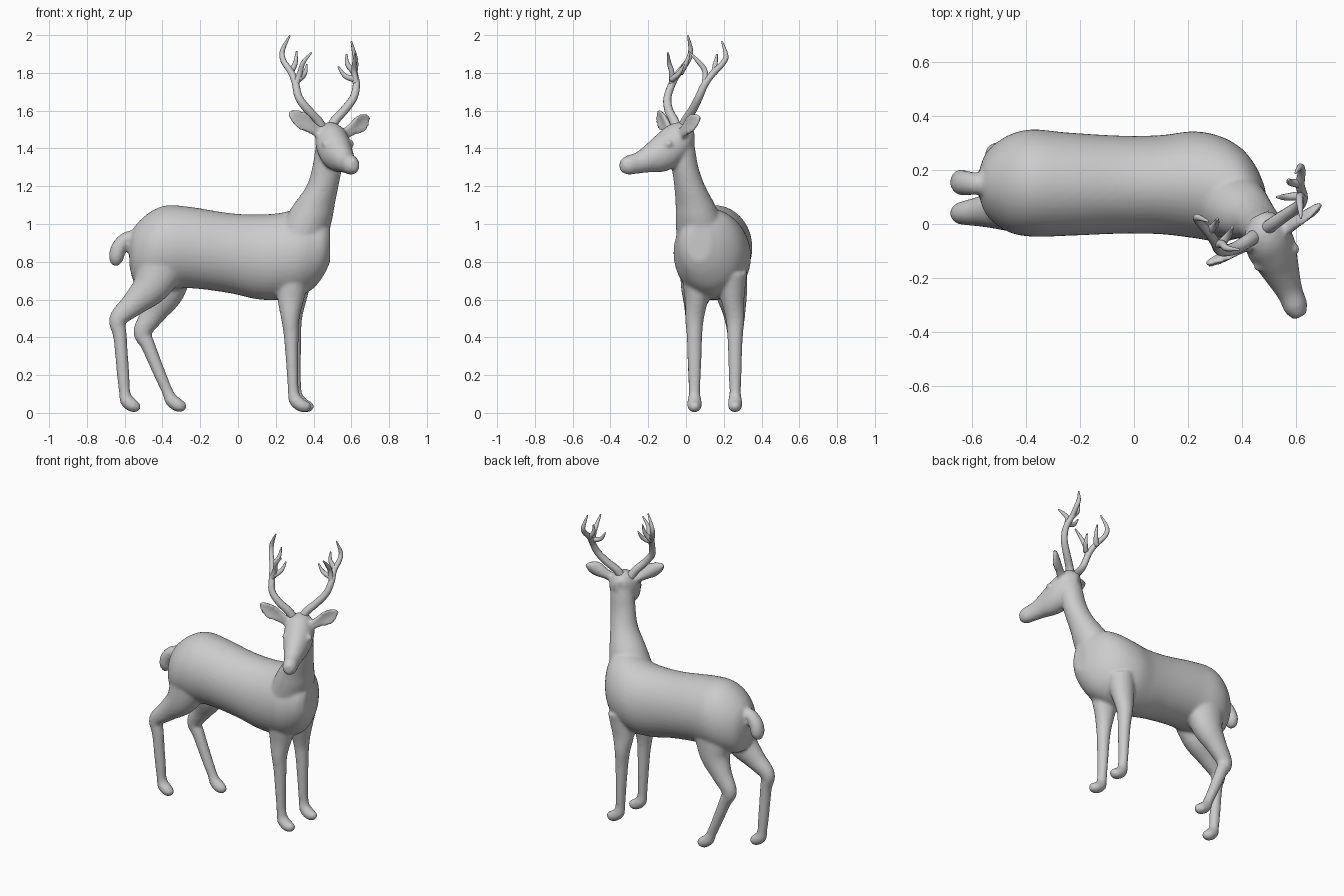
import bpy, bmesh, math
from mathutils import Vector

X, Y, Z = Vector((1, 0, 0)), Vector((0, 1, 0)), Vector((0, 0, 1))
SIDE = Vector((0.9, 0.43, 0)).normalized()    # sideways axis of the turned head
FACE = Vector((0.43, -0.9, 0)).normalized()   # direction the head looks


def spline(secs, sub):
    """Catmull-Rom interpolation of section tuples."""
    P = [secs[0]] + list(secs) + [secs[-1]]
    out = []
    for i in range(1, len(P) - 2):
        for k in range(sub):
            t = k / sub
            out.append([0.5 * (2*b + (c - a)*t + (2*a - 5*b + 4*c - d)*t*t + (3*b - a - 3*c + d)*t**3)
                        for a, b, c, d in zip(P[i-1], P[i], P[i+1], P[i+2])])
    return out + [list(secs[-1])]


def loft(bm, secs, u, v=None, n=24, sub=5, cup=0.0):
    """Skin elliptical sections (x, y, z, a, b); v=None sweeps along the path."""
    S = spline(secs, sub)
    C = [Vector(s[:3]) for s in S]
    rings = []
    for i, s in enumerate(S):
        if v is None:
            t = (C[min(i + 1, len(C) - 1)] - C[max(i - 1, 0)]).normalized()
            U = (u - t * u.dot(t)).normalized()
            V = t.cross(U)
        else:
            U, V = u, v
        ring = []
        for k in range(n):
            q = 2 * math.pi * k / n
            w = s[4] * math.sin(q) + cup * s[3] * math.cos(q) ** 2
            ring.append(bm.verts.new(C[i] + U * s[3] * math.cos(q) + V * w))
        rings.append(ring)
    for r0, r1 in zip(rings, rings[1:]):
        for k in range(n):
            bm.faces.new((r0[k], r0[(k+1) % n], r1[(k+1) % n], r1[k]))
    bm.faces.new(rings[0][::-1])
    bm.faces.new(rings[-1])


def finish(bm, name):
    bmesh.ops.recalc_face_normals(bm, faces=bm.faces)
    for f in bm.faces:
        f.smooth = True
    me = bpy.data.meshes.new(name)
    bm.to_mesh(me)
    bm.free()
    ob = bpy.data.objects.new(name, me)
    bpy.context.collection.objects.link(ob)
    return ob


body = bmesh.new()

# torso: x, centre y, bottom z, top z, half width
torso = [(-.575, .15, .78, .92, .05), (-.545, .15, .68, .99, .12), (-.47, .15, .65, 1.06, .178),
         (-.38, .152, .65, 1.098, .199), (-.25, .148, .66, 1.09, .192), (-.05, .146, .635, 1.058, .182),
         (.1, .146, .602, 1.05, .184), (.22, .146, .598, 1.058, .198), (.32, .13, .615, 1.08, .196),
         (.40, .115, .66, 1.08, .165), (.455, .09, .73, 1.05, .12), (.488, .07, .80, 1.0, .06)]
loft(body, [(x, y, (a + b) / 2, w, (b - a) / 2) for x, y, a, b, w in torso], Y, Z, n=40)

# neck
loft(body, [(.33, .09, .92, .14, .14), (.375, .065, 1.03, .125, .12), (.402, .05, 1.1, .11, .105),
            (.447, .02, 1.2, .085, .082), (.472, -.005, 1.3, .079, .071), (.485, -.02, 1.4, .076, .068),
            (.485, -.03, 1.48, .065, .06)], X, Y, n=32)

# head
loft(body, [(.465, .035, 1.455, .035, .045), (.482, -.015, 1.445, .082, .093), (.507, -.08, 1.41, .092, .118),
            (.533, -.14, 1.378, .08, .104), (.557, -.20, 1.35, .063, .077), (.582, -.26, 1.323, .048, .057),
            (.602, -.31, 1.312, .045, .051), (.617, -.345, 1.31, .025, .03)], SIDE, Z, n=32)

# eyes
for s in (-1, 1):
    c = Vector((.53, -.125, 1.425)) + SIDE * s * .074
    loft(body, [(*(c + FACE * t), r, r) for t, r in ((-.022, .004), (-.012, .016), (.0, .02), (.012, .016), (.022, .004))],
         SIDE, Z, n=12, sub=2)

# ears
for cup, base, tip in ((-.45, (.43, -.07, 1.48), (.268, -.148, 1.592)), (.45, (.56, -.02, 1.475), (.693, .075, 1.57))):
    b, t = Vector(base), Vector(tip)
    loft(body, [(*b.lerp(t, k), w, h) for k, w, h in
                ((0, .028, .024), (.3, .036, .022), (.55, .049, .018), (.78, .042, .015), (.94, .022, .012), (1, .008, .008))],
         Z, n=20, cup=cup)

# front legs
for dx, y, top in ((-.006, .045, .065), (.008, .26, .235)):
    loft(body, [(.30 + dx, top, .74, .09, .09), (.285 + dx, (top + y) / 2, .6, .062, .07), (.283 + dx, y, .5, .05, .049),
                (.288 + dx, y, .4, .041, .039), (.295 + dx, y, .2, .034, .03), (.30 + dx, y, .11, .03, .03),
                (.312 + dx, y, .065, .037, .036), (.348 + dx, y, .037, .038, .034), (.38 + dx, y, .033, .026, .025),
                (.393 + dx, y, .031, .01, .01)], Y)

# hind legs
loft(body, [(-.40, .07, .80, .10, .14), (-.46, .06, .67, .088, .10), (-.555, .048, .575, .06, .066),
            (-.635, .04, .495, .043, .048), (-.624, .04, .4, .036, .036), (-.608, .043, .2, .032, .033),
            (-.60, .045, .11, .03, .03), (-.588, .045, .065, .036, .037), (-.555, .045, .038, .038, .035),
            (-.53, .045, .032, .026, .026), (-.515, .045, .03, .01, .01)], Y)
loft(body, [(-.37, .225, .77, .10, .14), (-.385, .24, .64, .085, .10), (-.445, .255, .53, .06, .066),
            (-.505, .26, .43, .043, .049), (-.475, .26, .355, .037, .038), (-.42, .26, .22, .033, .033),
            (-.372, .26, .11, .03, .03), (-.352, .26, .068, .036, .036), (-.315, .26, .04, .038, .035),
            (-.287, .26, .034, .026, .026), (-.272, .26, .032, .01, .01)], Y)

# tail
loft(body, [(-.52, .15, .93, .04, .04), (-.59, .15, .92, .042, .038), (-.632, .153, .87, .047, .042),
            (-.645, .157, .815, .044, .038), (-.65, .16, .78, .02, .018)], Y)

# fuse the parts into one smooth skin
deer = finish(body, "deer_body")
rm = deer.modifiers.new("fuse", 'REMESH')
rm.mode, rm.voxel_size, rm.use_smooth_shade = 'VOXEL', 0.01, True
sm = deer.modifiers.new("soften", 'SMOOTH')
sm.factor, sm.iterations = 0.5, 6

# antlers: a main beam and three tines each
antlers = {
    "left_antler": [
        [(.45, -.045, 1.50), (.42, -.065, 1.55), (.37, -.092, 1.605), (.322, -.098, 1.67), (.303, -.07, 1.75),
         (.28, -.035, 1.805), (.24, .01, 1.865), (.236, .025, 1.92), (.275, .01, 1.998)],
        [(.305, -.075, 1.735), (.328, -.075, 1.80), (.345, -.09, 1.855), (.39, -.095, 1.908)],
        [(.32, -.077, 1.765), (.352, -.04, 1.795), (.365, -.01, 1.845)],
        [(.275, -.03, 1.80), (.303, .0, 1.85), (.31, .02, 1.915)]],
    "right_antler": [
        [(.49, -.02, 1.50), (.515, .0, 1.55), (.565, .035, 1.605), (.612, .068, 1.67), (.627, .10, 1.74),
         (.617, .145, 1.80), (.622, .19, 1.845), (.618, .212, 1.89), (.60, .19, 1.967)],
        [(.625, .10, 1.74), (.615, .10, 1.81), (.617, .065, 1.86), (.62, .022, 1.905)],
        [(.62, .105, 1.765), (.565, .10, 1.785), (.53, .10, 1.835)],
        [(.62, .15, 1.80), (.58, .155, 1.845), (.575, .165, 1.90)]]}
for name, lines in antlers.items():
    bm = bmesh.new()
    for j, pts in enumerate(lines):
        r0, r1 = (.027, .011) if j == 0 else (.017, .009)
        m = len(pts) - 1
        loft(bm, [(*p, *[.004 if i == m else r0 + (r1 - r0) * i / m] * 2) for i, p in enumerate(pts)],
             FACE, n=12, sub=4)
    finish(bm, name)
